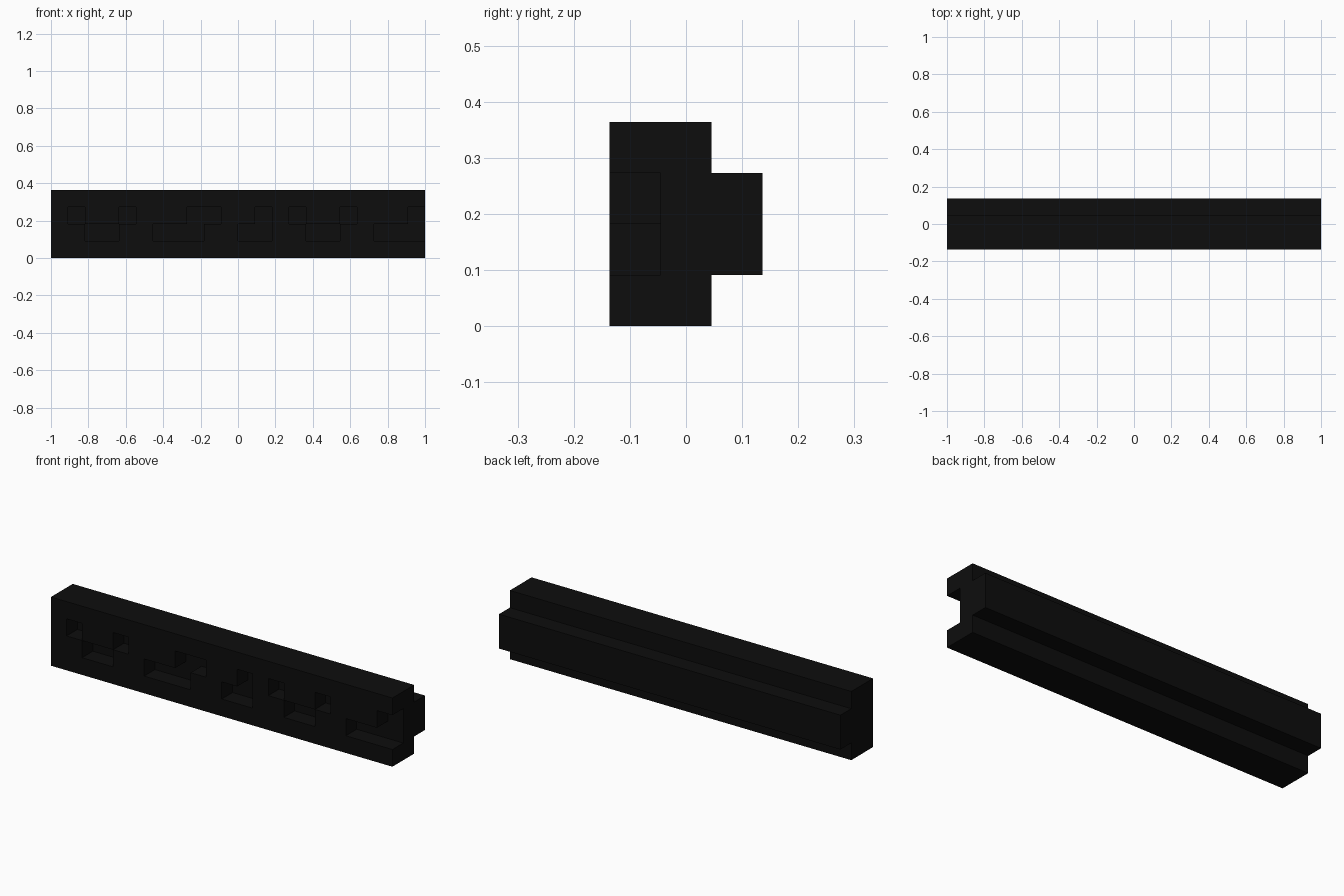
import bpy, bmesh, math
from mathutils import Vector

if "Cube" in bpy.data.objects:
    bpy.data.objects.remove(bpy.data.objects["Cube"])

U = 2 / 22                      # one module of the moulding
NX, NY, NZ = 22, 3, 4           # modules along, deep, high

# Carved pattern on the front: columns cut out of the lower and upper row
CARVED = {1: {2, 3, 6, 7, 8, 11, 12, 15, 16, 19, 20, 21},
          2: {1, 4, 8, 9, 12, 14, 17, 21}}


def solid(x, y, z):
    """True where the moulding is filled."""
    if not (0 <= x < NX and 0 <= y < NY and 0 <= z < NZ):
        return False
    if y == 0:                  # carved front layer
        return x not in CARVED.get(z, ())
    if y == 2:                  # narrow rail along the back
        return z in (1, 2)
    return True                 # core


black = bpy.data.materials.new("black")
black.diffuse_color = (0.004, 0.004, 0.004, 1)
black.use_nodes = True
black.node_tree.nodes["Principled BSDF"].inputs["Base Color"].default_value = black.diffuse_color

# Skin the filled modules: a face wherever filled meets empty
bm = bmesh.new()
offset = Vector((-NX / 2, -NY / 2, 0))
for x in range(NX):
    for y in range(NY):
        for z in range(NZ):
            if not solid(x, y, z):
                continue
            for axis in range(3):
                for sign in (-1, 1):
                    n = Vector((0, 0, 0))
                    n[axis] = sign
                    if solid(x + int(n.x), y + int(n.y), z + int(n.z)):
                        continue
                    a, b = Vector((0, 0, 0)), Vector((0, 0, 0))
                    a[(axis + 1) % 3] = 0.5
                    b[(axis + 2) % 3] = 0.5 * sign
                    c = Vector((x + .5, y + .5, z + .5)) + n * 0.5 + offset
                    bm.faces.new([bm.verts.new((c + d) * U)
                                  for d in (-a - b, a - b, a + b, b - a)])

# Weld and merge the flat areas
bmesh.ops.remove_doubles(bm, verts=bm.verts, dist=0.001)
bmesh.ops.dissolve_limit(bm, angle_limit=math.radians(1),
                         verts=bm.verts, edges=bm.edges)

mesh = bpy.data.meshes.new("carved_moulding")
bm.to_mesh(mesh)
bm.free()
mesh.materials.append(black)
bpy.context.collection.objects.link(bpy.data.objects.new("carved_moulding", mesh))
